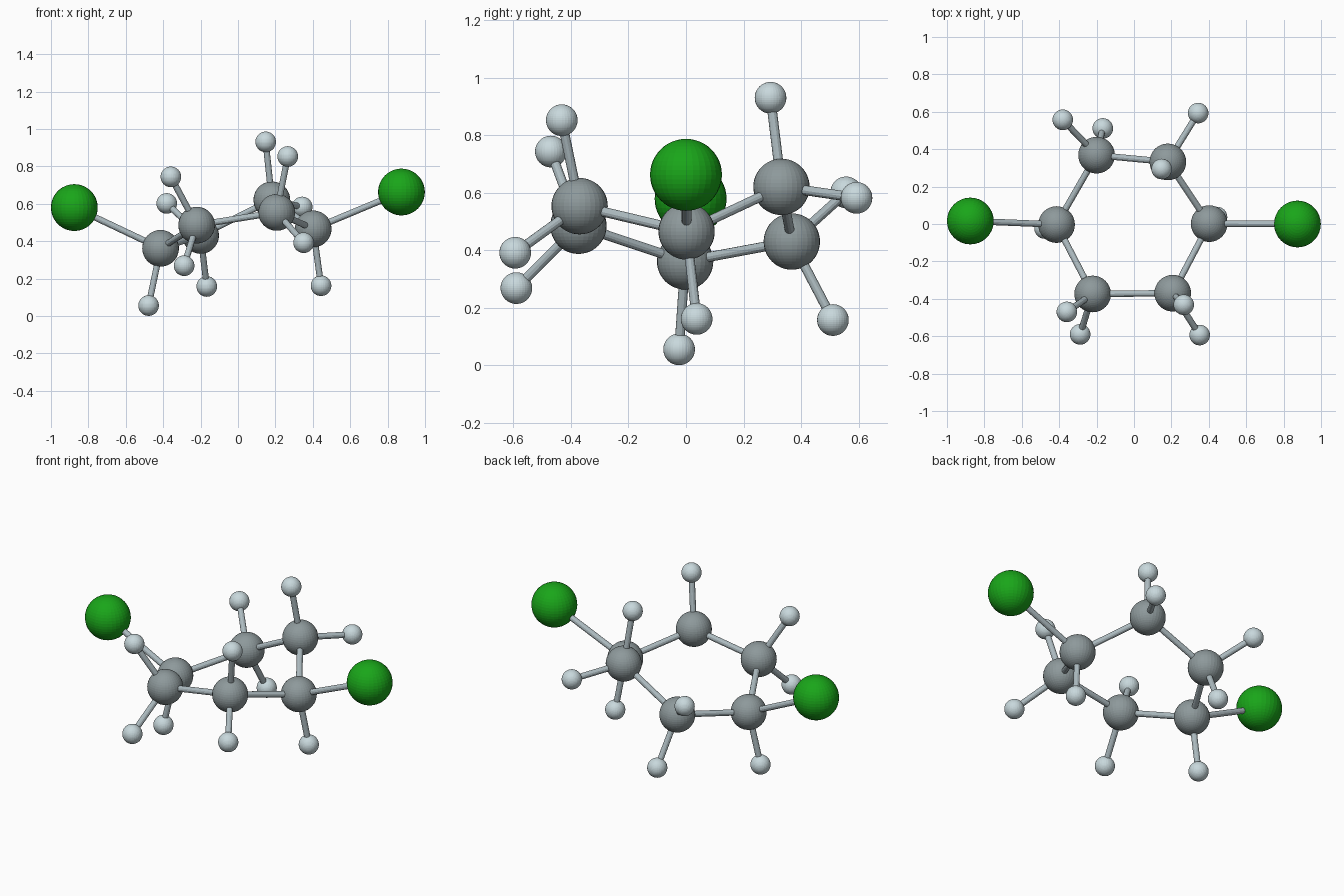
import bpy
from mathutils import Vector

if "Cube" in bpy.data.objects:
    bpy.data.objects.remove(bpy.data.objects["Cube"])


def material(name, color):
    m = bpy.data.materials.new(name)
    m.diffuse_color = (*color, 1)
    m.use_nodes = True
    m.node_tree.nodes["Principled BSDF"].inputs["Base Color"].default_value = m.diffuse_color
    return m


GREY = material("carbon_grey", (0.27, 0.32, 0.33))
GREEN = material("chlorine_green", (0.01, 0.38, 0.01))
PALE = material("hydrogen_pale", (0.58, 0.69, 0.72))
BOND = material("bond_pale", (0.42, 0.50, 0.53))


def atom(name, pos, radius, mat):
    bpy.ops.mesh.primitive_uv_sphere_add(segments=32, ring_count=24, radius=radius, location=pos)
    ob = bpy.context.object
    ob.name = name
    ob.data.materials.append(mat)


def bond(name, a, b, radius=0.017):
    a, b = Vector(a), Vector(b)
    d = b - a
    bpy.ops.mesh.primitive_cylinder_add(vertices=12, radius=radius, depth=d.length, location=(a + b) / 2)
    ob = bpy.context.object
    ob.name = name
    ob.rotation_mode = 'QUATERNION'
    ob.rotation_quaternion = d.to_track_quat('Z', 'Y')
    ob.data.materials.append(BOND)


# Each ring carbon, followed by the atoms attached to it
H, CL = "hydrogen", "chlorine"
ring = [
    ((-0.414, -0.003, 0.362), [(CL, (-0.875, 0.016, 0.580)), (H, (-0.478, -0.024, 0.056))]),
    ((-0.200, 0.368, 0.431), [(H, (-0.381, 0.557, 0.602)), (H, (-0.167, 0.511, 0.158))]),
    ((0.181, 0.332, 0.621), [(H, (0.343, 0.593, 0.583)), (H, (0.148, 0.294, 0.931))]),
    ((0.402, 0.002, 0.466), [(CL, (0.874, 0.000, 0.663)), (H, (0.444, 0.037, 0.162))]),
    ((0.207, -0.370, 0.554), [(H, (0.266, -0.432, 0.853)), (H, (0.351, -0.594, 0.392))]),
    ((-0.221, -0.374, 0.486), [(H, (-0.359, -0.470, 0.744)), (H, (-0.288, -0.590, 0.269))]),
]
style = {H: (0.055, PALE), CL: (0.125, GREEN)}

for i, (pos, attached) in enumerate(ring):
    atom(f"carbon_{i + 1}", pos, 0.098, GREY)
    # Ring bond to the next carbon
    bond(f"ring_bond_{i + 1}", pos, ring[(i + 1) % 6][0])
    # Outer atoms and their bonds
    for j, (kind, p) in enumerate(attached):
        atom(f"{kind}_{i + 1}_{j + 1}", p, *style[kind])
        bond(f"{kind}_bond_{i + 1}_{j + 1}", pos, p)
